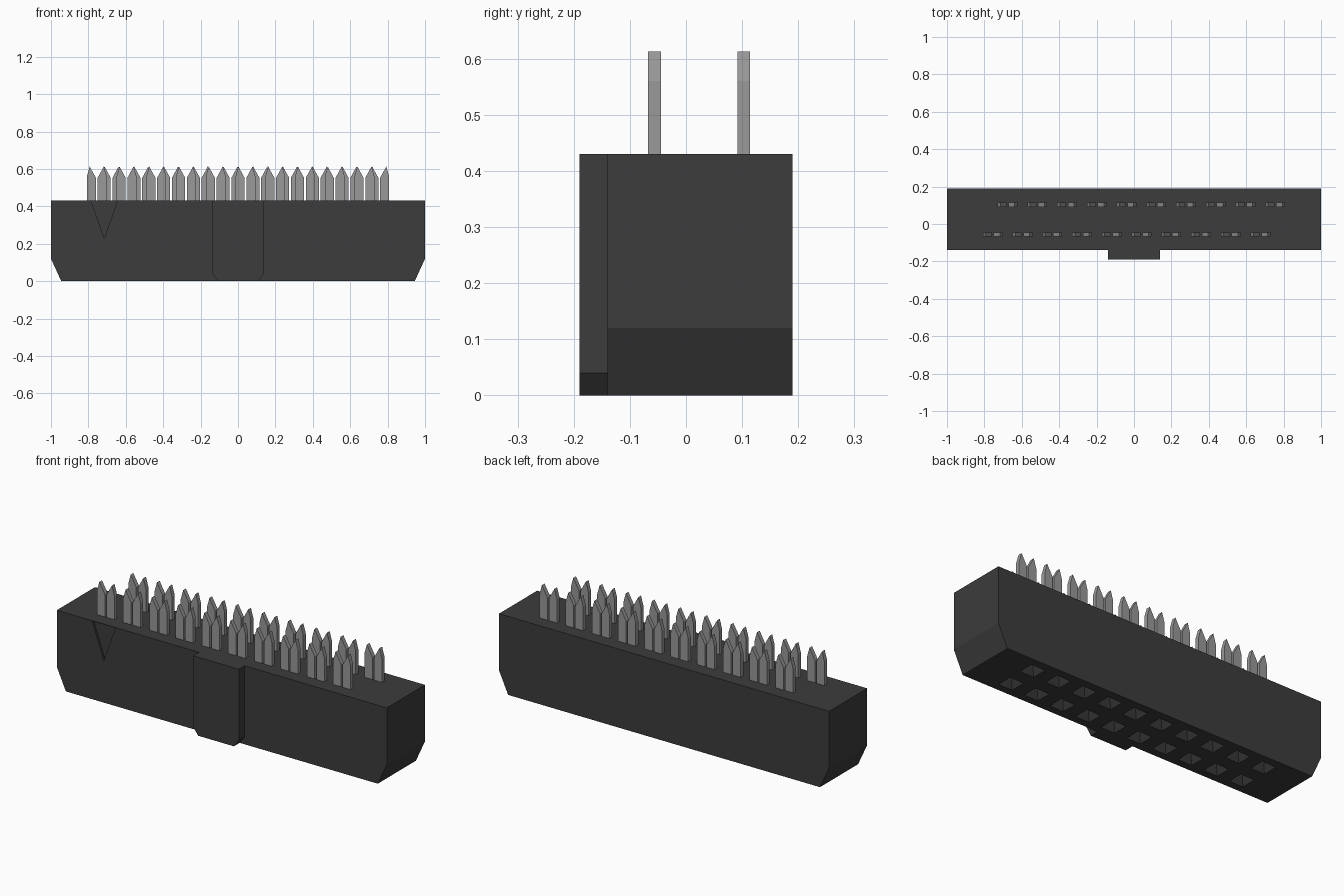
import bpy
import bmesh

cube = bpy.data.objects.get("Cube")
if cube:
    bpy.data.objects.remove(cube, do_unlink=True)


def make_material(name, value, metallic=0.0):
    mat = bpy.data.materials.new(name)
    mat.use_nodes = True
    colour = (value, value, value, 1)
    mat.diffuse_color = colour
    mat.node_tree.nodes["Principled BSDF"].inputs["Base Color"].default_value = colour
    return mat


black = make_material("black plastic", 0.045)
grey = make_material("grey metal", 0.32)


def add_prism(bm, outline, y0, y1):
    """Extrude an x-z outline from y0 to y1."""
    face = bm.faces.new([bm.verts.new((x, y0, z)) for x, z in outline])
    moved = bmesh.ops.extrude_face_region(bm, geom=[face])["geom"]
    verts = [v for v in moved if isinstance(v, bmesh.types.BMVert)]
    bmesh.ops.translate(bm, verts=verts, vec=(0, y1 - y0, 0))


def add_loft(bm, x, y, sections):
    """Stack square sections given as (half width, height)."""
    rings = [[bm.verts.new((x + sx * h, y + sy * h, z))
              for sx, sy in ((-1, -1), (1, -1), (1, 1), (-1, 1))]
             for h, z in sections]
    bm.faces.new(rings[0])
    bm.faces.new(rings[-1])
    for low, high in zip(rings, rings[1:]):
        for i in range(4):
            j = (i + 1) % 4
            bm.faces.new((low[i], low[j], high[j], high[i]))


def finish(bm, name, mat):
    bmesh.ops.recalc_face_normals(bm, faces=bm.faces)
    mesh = bpy.data.meshes.new(name)
    bm.to_mesh(mesh)
    bm.free()
    mesh.materials.append(mat)
    obj = bpy.data.objects.new(name, mesh)
    bpy.context.collection.objects.link(obj)
    return obj


def cut(target, cutter):
    mod = target.modifiers.new("cut", "BOOLEAN")
    mod.operation = "DIFFERENCE"
    mod.solver = "EXACT"
    mod.object = cutter
    bpy.context.view_layer.objects.active = target
    bpy.ops.object.modifier_apply(modifier=mod.name)
    bpy.data.objects.remove(cutter, do_unlink=True)


def block_outline(half, top, inset, chamfer):
    """Rectangle with chamfered lower corners."""
    return [(-half + inset, 0), (half - inset, 0), (half, chamfer),
            (half, top), (-half, top), (-half, chamfer)]


PITCH = 0.159
TOP = 0.43
ROWS = {"front": (-0.056, -0.0395), "back": (0.103, 0.0395)}
COLUMNS = [(i - 4.5) * PITCH for i in range(10)]

# Housing with chamfered ends
bm = bmesh.new()
add_prism(bm, block_outline(1.0, TOP, 0.055, 0.12), -0.14, 0.19)
housing = finish(bm, "housing", black)

# Funnel-mouthed sockets in the underside
bm = bmesh.new()
for y, shift in ROWS.values():
    for x in COLUMNS:
        add_loft(bm, x, y, [(0.0555, -0.02), (0.0425, 0), (0.018, 0.04), (0.018, 0.3)])
cut(housing, finish(bm, "socket_cutter", black))

# Triangular first-pin mark in the front
bm = bmesh.new()
add_prism(bm, [(-0.715, 0.23), (-0.645, TOP - 0.002), (-0.785, TOP - 0.002)], -0.2, -0.128)
cut(housing, finish(bm, "mark_cutter", black))

# Polarising key on the front
bm = bmesh.new()
add_prism(bm, block_outline(0.138, TOP, 0.03, 0.04), -0.19, -0.14)
finish(bm, "key", black)

# Forked contacts, the rows offset by half a pitch
prong = [(0.005, TOP - 0.02), (0.053, TOP - 0.02), (0.053, 0.56), (0.038, 0.613), (0.005, 0.553)]
for row, (y, shift) in ROWS.items():
    bm = bmesh.new()
    for x in COLUMNS:
        for side in (-1, 1):
            outline = [(x + shift + side * px, pz) for px, pz in prong]
            add_prism(bm, outline, y - 0.0115, y + 0.0115)
    finish(bm, row + "_contacts", grey)
